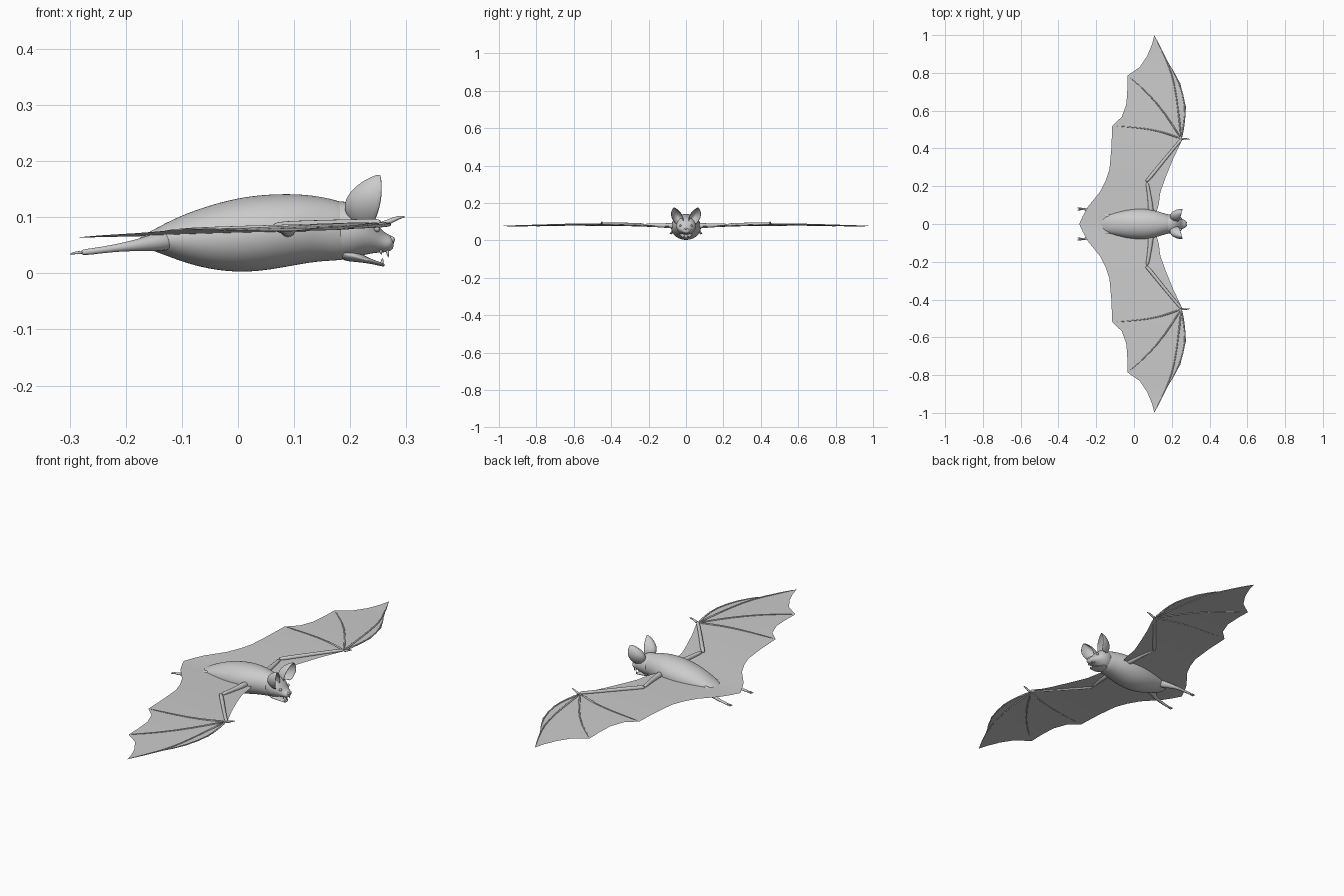
import bpy, bmesh, math
from mathutils import Vector

if "Cube" in bpy.data.objects:
    bpy.data.objects.remove(bpy.data.objects["Cube"])

grey = bpy.data.materials.new("plain_grey")
grey.use_nodes = True
grey.diffuse_color = (0.6, 0.6, 0.6, 1)
grey.node_tree.nodes["Principled BSDF"].inputs["Base Color"].default_value = (0.6, 0.6, 0.6, 1)


def strips(name, rows, closed=True, caps=True, mirror=False, subdiv=0, thick=0):
    """Skin a list of point rows into one smooth mesh."""
    bm = bmesh.new()
    grid = [[bm.verts.new(p) for p in row] for row in rows]
    n = len(rows[0])
    for a, b in zip(grid, grid[1:]):
        for i in range(n if closed else n - 1):
            j = (i + 1) % n
            bm.faces.new((a[i], a[j], b[j], b[i]))
    if closed and caps:
        bm.faces.new(grid[0][::-1])
        bm.faces.new(grid[-1])
    bmesh.ops.remove_doubles(bm, verts=bm.verts, dist=1e-5)
    bmesh.ops.recalc_face_normals(bm, faces=bm.faces)
    for f in bm.faces:
        f.smooth = True
    me = bpy.data.meshes.new(name)
    bm.to_mesh(me)
    bm.free()
    me.materials.append(grey)
    ob = bpy.data.objects.new(name, me)
    bpy.context.collection.objects.link(ob)
    if thick:
        m = ob.modifiers.new("thickness", 'SOLIDIFY')
        m.thickness, m.offset = thick, 0
    if mirror:
        m = ob.modifiers.new("other_side", 'MIRROR')
        m.use_axis = (False, True, False)
    if subdiv:
        m = ob.modifiers.new("smooth", 'SUBSURF')
        m.levels = m.render_levels = subdiv
    return ob


def hull(name, sections, sides=16):
    """Oval sections along x: (x, top, bottom, half width)."""
    rows = []
    for x, top, bot, w in sections:
        mid, h = (top + bot) / 2, (top - bot) / 2
        rows.append([(x, w * math.cos(2 * math.pi * i / sides),
                      mid + h * math.sin(2 * math.pi * i / sides)) for i in range(sides)])
    return strips(name, rows, subdiv=2)


def tube(name, path, radii, sides=8, subdiv=1):
    """Tapered limb along a path, mirrored to the other side."""
    pts = [Vector(p) for p in path]
    rows = []
    for i, p in enumerate(pts):
        d = (pts[min(i + 1, len(pts) - 1)] - pts[max(i - 1, 0)]).normalized()
        u = d.cross(Vector((0, 0, 1))).normalized()
        v = u.cross(d)
        rows.append([p + radii[i] * (u * math.cos(2 * math.pi * k / sides)
                                     + v * math.sin(2 * math.pi * k / sides)) for k in range(sides)])
    return strips(name, rows, mirror=True, subdiv=subdiv)


def interp(table, t):
    for (a, p), (b, q) in zip(table, table[1:]):
        if t <= b:
            return p + (q - p) * (t - a) / (b - a)
    return table[-1][1]


def wing_z(x, y):
    return 0.07 + 0.022 * x + 0.009 * math.sin(math.pi * min(1, y / 0.9)) + 0.004 * y


# Body, head and open lower jaw
hull("body", [(-0.18, .062, .05, .014), (-0.16, .073, .043, .04), (-0.13, .09, .032, .052),
              (-0.09, .109, .016, .064), (-0.04, .126, .004, .076), (0.01, .138, 0, .082),
              (0.06, .143, .005, .082), (0.11, .143, .015, .074), (0.15, .138, .021, .06),
              (0.19, .128, .022, .05), (0.21, .115, .03, .035)])
hull("head", [(0.15, .125, .035, .035), (0.18, .131, .024, .052), (0.205, .127, .026, .055),
              (0.228, .113, .033, .048), (0.245, .093, .036, .036), (0.258, .075, .037, .026),
              (0.27, .069, .038, .022), (0.278, .064, .045, .014)])
hull("lower_jaw", [(0.18, .05, .022, .035), (0.21, .041, .02, .036), (0.23, .029, .018, .027),
                   (0.25, .021, .014, .019), (0.262, .018, .011, .012)], 12)

# Wing membrane, spanning leading edge to scalloped trailing edge
lead = [(0, .1), (.1, .13), (.17, .14), (.24, .165), (.34, .205), (.44, .252), (.53, .268),
        (.62, .275), (.745, .245), (.84, .19), (.92, .147), (1, .108)]
trail = [(0, -.29), (.04, -.272), (.09, -.245), (.17, -.18), (.23, -.15), (.29, -.13), (.4, -.12),
         (.52, -.115), (.567, -.065), (.635, -.04), (.715, -.035), (.785, -.035),
         (.83, .03), (.89, .07), (.95, .095), (1, .108)]
stations = sorted({y for y, _ in lead + trail})
rows = []
for y in stations:
    a, b = interp(trail, y), interp(lead, y)
    rows.append([(a + (b - a) * i / 8, y, wing_z(a + (b - a) * i / 8, y)) for i in range(9)])
strips("wing_membrane", rows, closed=False, mirror=True)


def on_wing(pts, lift=0.001):
    return [(x, y, wing_z(x, y) + lift) for x, y in pts]


# Arm bones
tube("upper_arm", on_wing([(.09, .05), (.088, .1), (.078, .17), (.068, .225)], .004),
     [.018, .014, .01, .01])
tube("forearm", on_wing([(.062, .222), (.08, .24), (.16, .34), (.235, .43), (.255, .452)], .004),
     [.008, .011, .009, .008, .008])

# Fingers, fanning out from the wrist
fingers = [[(.25, .45), (.266, .53), (.275, .62), (.245, .745), (.19, .84)],
           [(.25, .45), (.235, .6), (.215, .74), (.185, .845), (.108, .998)],
           [(.25, .45), (.17, .58), (.07, .7), (-.033, .784)],
           [(.25, .45), (.15, .49), (.03, .51), (-.113, .52)]]
for n, f in enumerate(fingers):
    tube("finger_%d" % (n + 1), on_wing(f), [.006] + [.0035] * (len(f) - 2) + [.0015])
tube("thumb", [(.25, .45, .085), (.268, .452, .091), (.285, .45, .1), (.298, .448, .101)],
     [.007, .005, .004, .0015])

# Legs with splayed toes
tube("leg", [(-.11, .03, .06), (-.15, .045, .055), (-.18, .064, .05), (-.22, .075, .045),
             (-.26, .078, .039), (-.282, .08, .037)], [.02, .018, .011, .007, .006, .006])
for k in (-1, 0, 1):
    tube("toe_%d" % (k + 2), [(-.276, .08 + k * .003, .037), (-.29, .08 + k * .006, .037),
                             (-.3, .08 + k * .007, .034)], [.004, .003, .001], 6)

# Cupped ears, open to the front
rows = []
for i in range(11):
    t = i / 10
    c = Vector((.235, .036, .092)).lerp(Vector((.253, .064, .176)), t)
    s = math.sin(math.pi * (0.2 + 0.8 * t) ** 1.05) ** 0.7 if t < 1 else 0.02
    row = []
    for k in range(13):
        a = math.radians(-95 + 190 * k / 12)
        row.append(c + Vector((.25, 1, -.1)) * (.029 * s * math.sin(a))
                   - Vector((1, 0, 0)) * (.05 * s * math.cos(a)))
    rows.append(row)
strips("ear", rows, closed=False, mirror=True, subdiv=1, thick=.003)

# Eyes, nostril pads and fangs
tube("eye", [(.243, .027, .08), (.246, .029, .08), (.25, .031, .08), (.253, .032, .08)],
     [.003, .007, .007, .003])
tube("nostril_pad", [(.268, .008, .06), (.274, .008, .06), (.28, .008, .059)], [.006, .008, .004])
for name, x, y, z0, z1 in (("upper_fang", .266, .012, .042, .028), ("upper_side_tooth", .254, .017, .042, .033),
                           ("lower_fang", .256, .01, .016, .028)):
    tube(name, [(x, y, z0), (x + .001, y, (z0 + z1) / 2), (x + .002, y, z1)], [.004, .003, .0005], 6)
